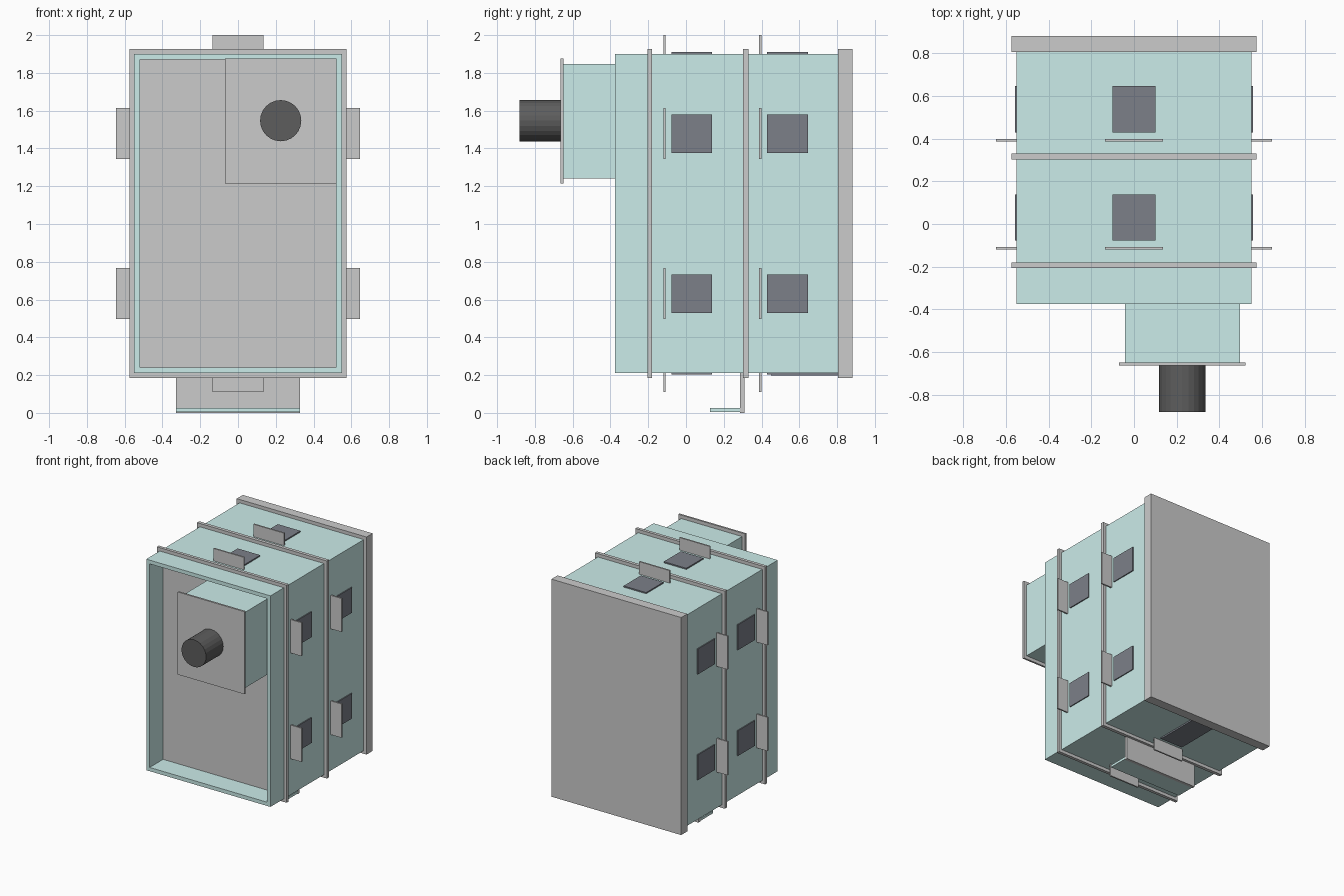
import bpy, bmesh, math

if "Cube" in bpy.data.objects:
    bpy.data.objects.remove(bpy.data.objects["Cube"])


def material(name, rgb):
    m = bpy.data.materials.new(name)
    m.diffuse_color = (*rgb, 1)
    m.use_nodes = True
    m.node_tree.nodes["Principled BSDF"].inputs["Base Color"].default_value = m.diffuse_color
    return m


TEAL = material("teal_paint", (0.6, 0.84, 0.82))
DARK = material("dark_panel", (0.2, 0.215, 0.25))
BLACK = material("black_rubber", (0.11, 0.11, 0.11))


def finish(name, bm, mat):
    bmesh.ops.recalc_face_normals(bm, faces=bm.faces)
    me = bpy.data.meshes.new(name)
    bm.to_mesh(me)
    bm.free()
    ob = bpy.data.objects.new(name, me)
    bpy.context.collection.objects.link(ob)
    if mat:
        me.materials.append(mat)
    return ob


def box(name, x, y, z, mat=None):
    """Box from (min, max) ranges on each axis."""
    bm = bmesh.new()
    bmesh.ops.create_cube(bm, size=1)
    for v in bm.verts:
        v.co = [r[0] if c < 0 else r[1] for r, c in zip((x, y, z), v.co)]
    return finish(name, bm, mat)


def tube(name, x, y, z, wall, mat):
    """Rectangular sleeve along y, open at both ends."""
    bm = bmesh.new()
    rings = []
    for yy in y:
        for t in (0, wall):
            rings.append([bm.verts.new((px, yy, pz)) for px, pz in (
                (x[0] + t, z[0] + t), (x[1] - t, z[0] + t),
                (x[1] - t, z[1] - t), (x[0] + t, z[1] - t))])
    fo, fi, bo, bi = rings
    for a, b in ((fo, fi), (fi, bi), (bi, bo), (bo, fo)):
        for i in range(4):
            j = (i + 1) % 4
            bm.faces.new((a[i], a[j], b[j], b[i]))
    return finish(name, bm, mat)


# Housing sleeve with a recessed open front
tube("housing", (-0.55, 0.55), (-0.375, 0.81), (0.21, 1.9), 0.03, TEAL)

# Full-section plates: two flanges and the thick back cover
for name, y in (("front_flange", (-0.205, -0.18)),
                ("middle_flange", (0.303, 0.33)),
                ("back_cover", (0.805, 0.882))):
    box(name, (-0.575, 0.575), y, (0.185, 1.927))

# Front box, its face plate and the round knob
box("front_box", (-0.042, 0.497), (-0.65, -0.2), (1.242, 1.848), TEAL)
box("face_plate", (-0.07, 0.522), (-0.664, -0.649), (1.215, 1.876))
bm = bmesh.new()
bmesh.ops.create_cone(bm, cap_ends=True, segments=24,
                      radius1=0.109, radius2=0.109, depth=0.222)
knob = finish("knob", bm, BLACK)
knob.rotation_euler.x = math.pi / 2
knob.location = (0.226, -0.771, 1.547)

# Tabs and dark panels around the four sides, in two rows
for row, ty, py in (("front", (-0.12, -0.108), (-0.078, 0.138)),
                    ("back", (0.387, 0.399), (0.428, 0.647))):
    for side, s in (("right", 1), ("left", -1)):
        def out(a, b):
            return tuple(sorted((s * a, s * b)))
        for level, zt, zp in (("lower", (0.498, 0.768), (0.53, 0.732)),
                              ("upper", (1.345, 1.613), (1.377, 1.58))):
            box(f"{side}_{level}_{row}_tab", out(0.54, 0.646), ty, zt)
            box(f"{side}_{level}_{row}_panel", out(0.54, 0.558), py, zp, DARK)
    box(f"top_{row}_tab", (-0.135, 0.135), ty, (1.89, 2.0))
    box(f"bottom_{row}_tab", (-0.135, 0.135), ty, (0.11, 0.22))
    box(f"top_{row}_panel", (-0.1, 0.1), py, (1.89, 1.91), DARK)
    box(f"bottom_{row}_panel", (-0.1, 0.1), py, (0.202, 0.22), DARK)

# Long strip under the rear of the housing
box("bottom_strip", (-0.1, 0.1), (0.45, 0.81), (0.198, 0.22), DARK)

# Foot bracket
box("foot_upright", (-0.328, 0.328), (0.285, 0.31), (0.0, 0.215))
box("foot_base", (-0.328, 0.328), (0.126, 0.287), (0.005, 0.025), TEAL)
